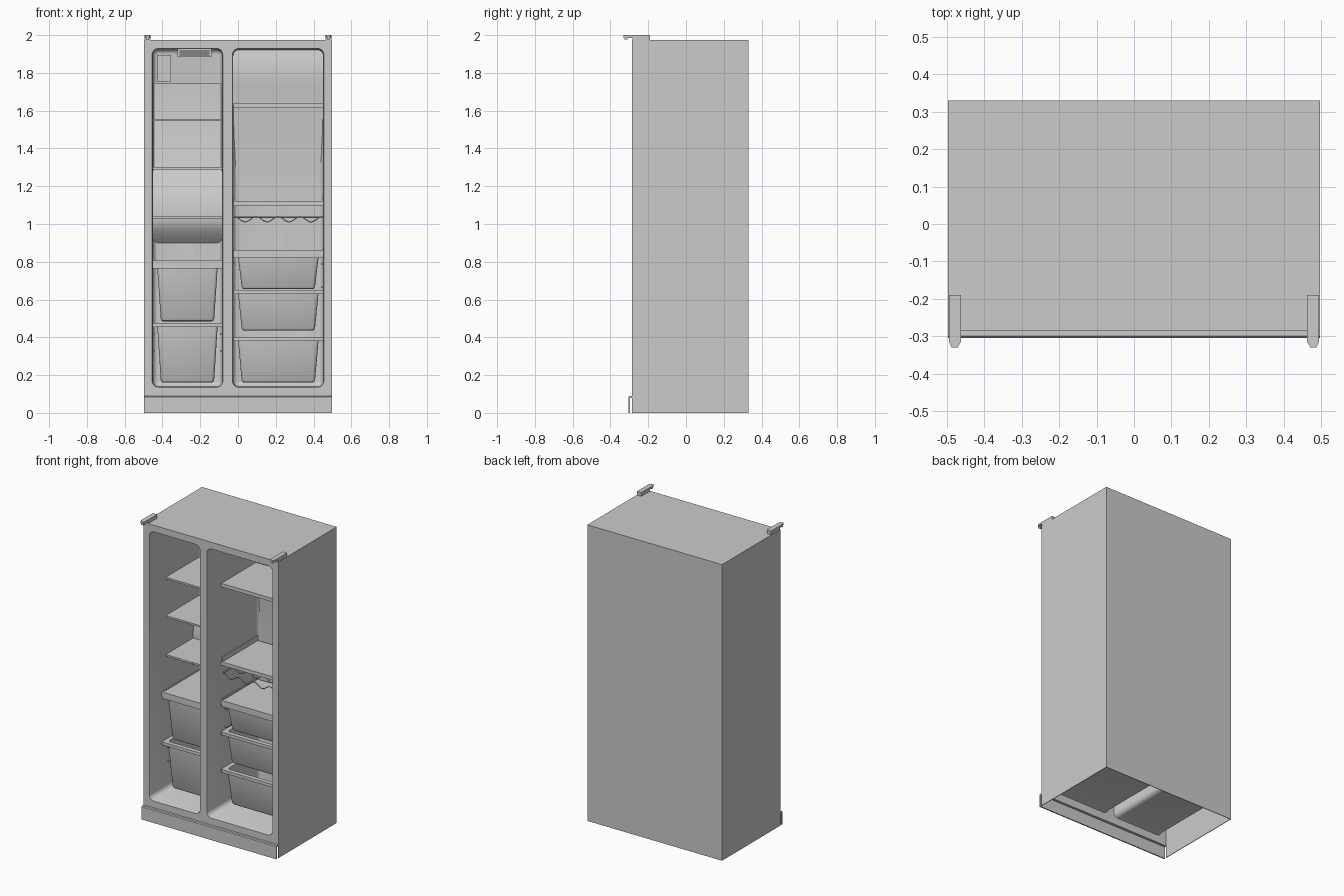
import bpy, bmesh, math

if "Cube" in bpy.data.objects:
    bpy.data.objects.remove(bpy.data.objects["Cube"], do_unlink=True)

grey = bpy.data.materials.new("light_grey")
grey.use_nodes = True
COLOUR = (0.6, 0.6, 0.6, 1)
grey.diffuse_color = COLOUR
grey.node_tree.nodes["Principled BSDF"].inputs["Base Color"].default_value = COLOUR


def finish(name, bm, smooth=False, flip=False):
    bmesh.ops.recalc_face_normals(bm, faces=bm.faces)
    if flip:
        bmesh.ops.reverse_faces(bm, faces=bm.faces)
    me = bpy.data.meshes.new(name)
    bm.to_mesh(me)
    bm.free()
    me.materials.append(grey)
    ob = bpy.data.objects.new(name, me)
    bpy.context.collection.objects.link(ob)
    if smooth:
        bpy.ops.object.select_all(action='DESELECT')
        ob.select_set(True)
        bpy.context.view_layer.objects.active = ob
        bpy.ops.object.shade_smooth_by_angle(angle=math.radians(35))
    return ob


def box(name, x0, x1, y0, y1, z0, z1):
    bm = bmesh.new()
    bmesh.ops.create_cube(bm, size=1)
    for v in bm.verts:
        v.co = ((x0 + x1) / 2 + v.co.x * (x1 - x0),
                (y0 + y1) / 2 + v.co.y * (y1 - y0),
                (z0 + z1) / 2 + v.co.z * (z1 - z0))
    return finish(name, bm)


def rounded_rect(a0, a1, b0, b1, r, steps=6):
    pts = []
    corners = [(a1 - r, b1 - r), (a0 + r, b1 - r), (a0 + r, b0 + r), (a1 - r, b0 + r)]
    for q, (ca, cb) in enumerate(corners):
        for i in range(steps + 1):
            t = math.pi / 2 * (q + i / steps)
            pts.append((ca + r * math.cos(t), cb + r * math.sin(t)))
    return pts


def loft(name, rings, cap_start=False, cap_end=True, flip=False):
    bm = bmesh.new()
    loops = [[bm.verts.new(p) for p in ring] for ring in rings]
    n = len(loops[0])
    for a, b in zip(loops, loops[1:]):
        for i in range(n):
            bm.faces.new((a[i], a[(i + 1) % n], b[(i + 1) % n], b[i]))
    if cap_start:
        bm.faces.new(loops[0])
    if cap_end:
        bm.faces.new(loops[-1])
    return finish(name, bm, True, flip)


def extrude_profile(name, profile, x0, x1):
    """Sweep a closed (y, z) profile along x."""
    return loft(name, [[(x, y, z) for y, z in profile] for x in (x0, x1)], True, True)


def wire(name, pts, radius):
    cu = bpy.data.curves.new(name, 'CURVE')
    cu.dimensions = '3D'
    cu.bevel_depth = radius
    cu.bevel_resolution = 1
    sp = cu.splines.new('POLY')
    sp.points.add(len(pts) - 1)
    for p, co in zip(sp.points, pts):
        p.co = (*co, 1)
    cu.materials.append(grey)
    bpy.context.collection.objects.link(bpy.data.objects.new(name, cu))


W, FRONT, BACK, TOP, T = 0.497, -0.285, 0.33, 1.975, 0.004
FREEZER, FRIDGE = (-0.455, -0.08), (-0.03, 0.455)
Z0, Z1, DEEP = 0.135, 1.93, 0.25

# Cabinet shell, open underneath
box("left_side_panel", W - T, W, FRONT, BACK, 0, TOP)
box("right_side_panel", -W, -W + T, FRONT, BACK, 0, TOP)
box("back_panel", -W, W, BACK - T, BACK, 0, TOP)
box("top_panel", -W, W, FRONT, BACK, TOP - T, TOP)
extrude_profile("kick_plate", [(-0.305, 0), (-0.305, 0.085), (-0.30, 0.09), (FRONT + 0.005, 0.09),
                               (FRONT + 0.005, 0.08), (-0.297, 0.08), (-0.297, 0)], -W, W)

# Front frame with two rounded openings
cu = bpy.data.curves.new("frame_outline", 'CURVE')
cu.dimensions, cu.fill_mode = '2D', 'BOTH'
outlines = [[(-W, 0.08), (W, 0.08), (W, TOP), (-W, TOP)]]
outlines += [rounded_rect(a, b, Z0, Z1, 0.035) for a, b in (FREEZER, FRIDGE)]
for pts in outlines:
    sp = cu.splines.new('POLY')
    sp.points.add(len(pts) - 1)
    sp.use_cyclic_u = True
    for p, (a, b) in zip(sp.points, pts):
        p.co = (a, b, 0, 1)
cu.materials.append(grey)
frame = bpy.data.objects.new("front_frame", cu)
frame.rotation_euler.x = math.pi / 2
frame.location.y = FRONT
bpy.context.collection.objects.link(frame)

# Compartment liners with rounded back edges
for name, (a, b) in (("freezer_liner", FREEZER), ("fridge_liner", FRIDGE)):
    steps = [(FRONT, 0), (FRONT + 0.008, 0.004), (DEEP - 0.03, 0.004)]
    steps += [(DEEP - 0.03 + 0.03 * math.sin(t), 0.004 + 0.026 * (1 - math.cos(t)))
              for t in (math.pi / 2 * k / 5 for k in range(1, 6))]
    loft(name, [[(p, y, q) for p, q in rounded_rect(a + i, b - i, Z0 + i, Z1 - i, 0.035 - i)]
                for y, i in steps], flip=True)

# Back ducts inside the compartments
bulge = [(0.24 - 0.07 * math.sin(math.pi / 2 * k / 8), 1.3 - 0.25 * k / 8) for k in range(9)]
under = [(0.17 + 0.08 * (1 - math.cos(math.pi / 2 * k / 6)), 1.03 - 0.13 * k / 6) for k in range(7)]
extrude_profile("freezer_duct", [(0.252, 1.745), (0.24, 1.745)] + bulge + under, -0.452, -0.083)
curve = [(0.21 + 0.04 * math.sin(math.pi / 2 * k / 10), 1.81 - 0.7 * k / 10) for k in range(11)]
extrude_profile("fridge_duct", [(0.252, 1.925), (0.235, 1.925), (0.22, 1.87)] + curve
                + [(0.255, 1.11)], -0.027, 0.452)

# Control box and lamp in the freezer
box("control_box", -0.43, -0.355, 0.2, 0.25, 1.755, 1.895)
box("control_face", -0.422, -0.363, 0.195, 0.2, 1.765, 1.885)
box("lamp_housing", -0.32, -0.14, 0.12, 0.22, 1.885, 1.927)
for k in range(3):
    box("lamp_slat", -0.31, -0.15, 0.112, 0.12, 1.892 + k * 0.011, 1.898 + k * 0.011)

# Freezer shelves
for z in (1.55, 1.295, 1.035):
    box("freezer_shelf", -0.453, -0.082, -0.117, 0.24, z - 0.006, z + 0.006)
box("shelf_catch", -0.33, -0.25, -0.122, -0.117, 1.03, 1.042)


# Fridge shelves with raised side rails
def railed_shelf(name, a, b, y, z, rise):
    box(name, a, b, y, 0.235, z - 0.01, z + 0.008)
    box(name + "_front_trim", a, b, y - 0.005, y + 0.012, z - 0.013, z + 0.011)
    if rise:
        for s in (a, b - 0.008):
            box(name + "_rail", s, s + 0.008, y, 0.235, z, z + rise)


railed_shelf("upper_shelf", -0.025, 0.452, -0.14, 1.63, 0)
railed_shelf("middle_shelf", -0.025, 0.452, -0.14, 1.108, 0.04)
railed_shelf("crisper_cover", -0.025, 0.452, -0.14, 0.85, 0.018)
railed_shelf("freezer_drawer_cover", -0.453, -0.082, -0.155, 0.797, 0.012)

# Wavy bottle rack
for y in (-0.13, -0.03, 0.09, 0.2):
    wire("bottle_wire", [(-0.02 + 0.465 * k / 48, y,
                          1.025 + 0.014 * math.cos(math.pi * 8 * k / 48)) for k in range(49)], 0.003)
for x in (-0.022, 0.447):
    wire("bottle_rack_side", [(x, -0.13, 1.038), (x, 0.23, 1.038)], 0.004)
wire("bottle_rack_back", [(-0.022, 0.22, 1.038), (0.447, 0.22, 1.038)], 0.003)


# Tapered open drawers with a wide rim
def drawer(name, a, b, top, bottom, y):
    def ring(i, z, r=0.015):
        return [(p, q, z) for p, q in rounded_rect(a + i, b - i, y + i, 0.22 - i * 0.5, r, 3)]
    loft(name, [ring(0.058, bottom), ring(0.05, bottom + 0.003), ring(0.044, bottom + 0.014),
                ring(0.026, top - 0.02), ring(0, top - 0.02, 0.006), ring(0, top, 0.006),
                ring(0.03, top), ring(0.05, bottom + 0.02)], True, True)


for top, bottom in ((0.785, 0.485), (0.475, 0.16)):
    drawer("freezer_drawer", -0.453, -0.082, top, bottom, -0.16)
for top, bottom in ((0.84, 0.655), (0.65, 0.435), (0.4, 0.16)):
    drawer("fridge_drawer", -0.025, 0.452, top, bottom, -0.145)

# Side runners
for (a, b), heights in ((FREEZER, (0.33, 0.42)), (FRIDGE, (0.67, 0.79))):
    for z in heights:
        for s in (a, b - 0.015):
            box("drawer_runner", s, s + 0.015, -0.1, 0.24, z - 0.008, z)

# Top hinges with tapered tips
for side, s in (("left", 1), ("right", -1)):
    box(side + "_hinge_base", s * 0.479 - 0.016, s * 0.479 + 0.016, -0.283, -0.19, TOP, 2.0)
    outline = [(-0.016, -0.28), (-0.016, -0.315), (-0.008, -0.33),
               (0.008, -0.33), (0.016, -0.315), (0.016, -0.28)]
    loft(side + "_hinge_arm", [[(s * 0.479 + p, q, z) for p, q in outline] for z in (1.986, 2.0)], True)
    box(side + "_hinge_pin", s * 0.479 - 0.008, s * 0.479 + 0.008, -0.325, -0.309, 1.976, 1.99)
